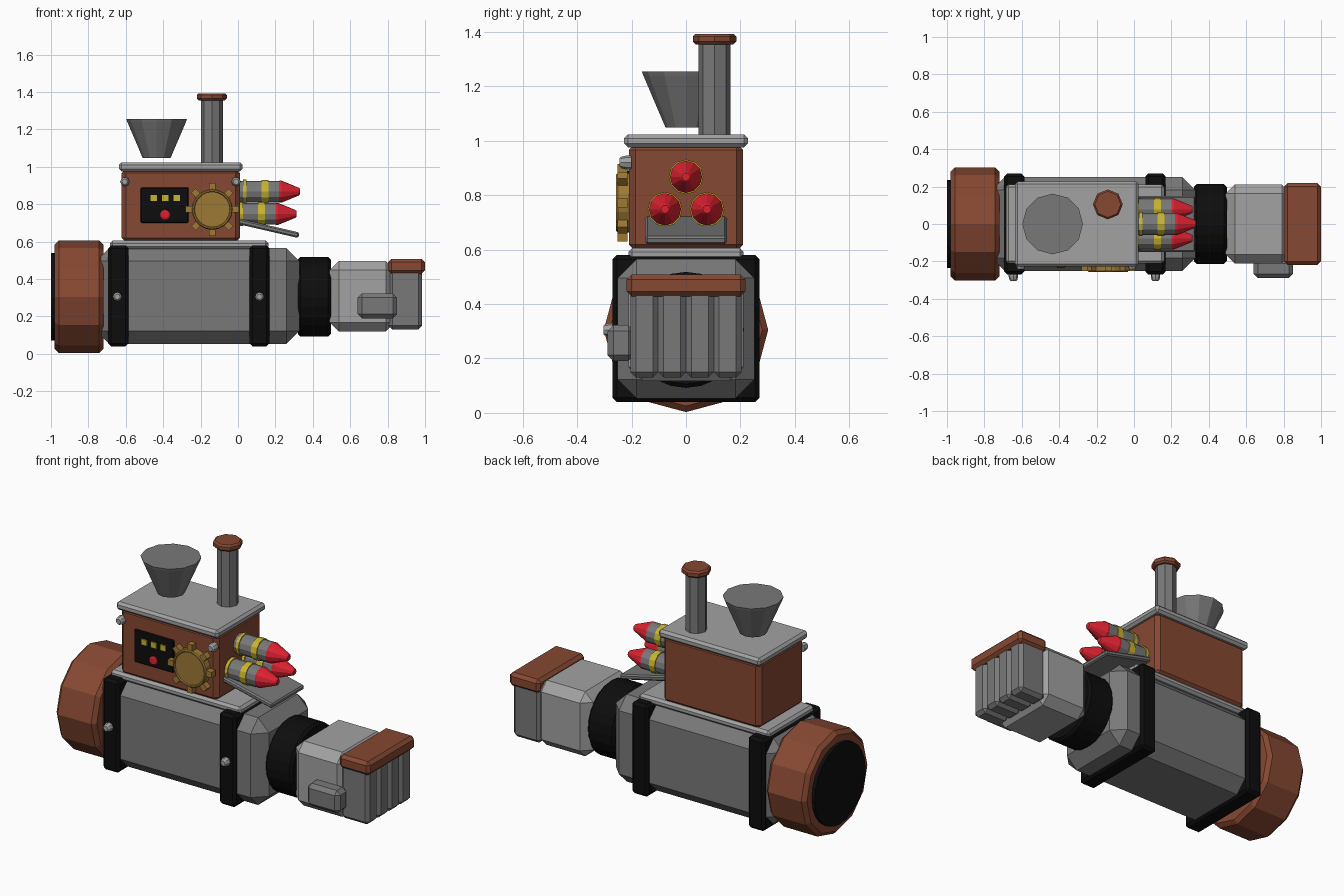
import bpy, bmesh, math
from mathutils import Matrix

if "Cube" in bpy.data.objects:
    bpy.data.objects.remove(bpy.data.objects["Cube"])


def material(name, rgb):
    m = bpy.data.materials.new(name)
    m.diffuse_color = (*rgb, 1)
    m.use_nodes = True
    m.node_tree.nodes["Principled BSDF"].inputs["Base Color"].default_value = m.diffuse_color
    return m


STEEL = material("dark steel", (0.19, 0.19, 0.19))
LIGHT = material("light steel", (0.36, 0.36, 0.36))
BROWN = material("copper brown", (0.24, 0.065, 0.032))
BLACK = material("black rubber", (0.004, 0.004, 0.004))
RED = material("red", (0.72, 0.016, 0.03))
YELLOW = material("yellow", (0.58, 0.46, 0.03))
GOLD = material("brass", (0.34, 0.19, 0.035))


def finish(name, bm, mats):
    bmesh.ops.recalc_face_normals(bm, faces=bm.faces)
    me = bpy.data.meshes.new(name)
    bm.to_mesh(me)
    bm.free()
    for m in mats:
        me.materials.append(m)
    ob = bpy.data.objects.new(name, me)
    bpy.context.collection.objects.link(ob)
    return ob


def box(name, x, y, z, mat, bevel=0.0, tilt=0.0):
    """Chamfered box from (min, max) ranges, optionally tilted about y."""
    bm = bmesh.new()
    bmesh.ops.create_cube(bm, size=1)
    for v in bm.verts:
        v.co = [c * (r[1] - r[0]) for c, r in zip(v.co, (x, y, z))]
    if bevel:
        bmesh.ops.bevel(bm, geom=bm.edges[:], offset=bevel, segments=1,
                        affect='EDGES', profile=0.5)
    mid = [(r[0] + r[1]) / 2 for r in (x, y, z)]
    bm.transform(Matrix.Translation(mid) @ Matrix.Rotation(tilt, 4, 'Y'))
    return finish(name, bm, [mat])


def lathe(name, axis, centre, profile, sides, mats, bands=None):
    """Closed turned part; profile is (position, radius) along the axis."""
    bm = bmesh.new()
    rings = []
    for a, r in profile:
        ring = []
        for i in range(sides):
            t = 2 * math.pi * i / sides
            u, w = r * math.cos(t), r * math.sin(t)
            co = {'X': (a, u, w), 'Y': (u, a, w), 'Z': (u, w, a)}[axis]
            ring.append(bm.verts.new([c + o for c, o in zip(co, centre)]))
        rings.append(ring)
    for k in range(len(rings) - 1):
        for i in range(sides):
            j = (i + 1) % sides
            f = bm.faces.new((rings[k][i], rings[k][j],
                              rings[k + 1][j], rings[k + 1][i]))
            f.material_index = bands[k] if bands else 0
    bm.faces.new(rings[0]).material_index = bands[0] if bands else 0
    bm.faces.new(rings[-1]).material_index = bands[-1] if bands else 0
    return finish(name, bm, mats)


def drum(a, b, r, c):
    """Profile of a cylinder with chamfered rims."""
    return [(a, r - c), (a + c, r), (b - c, r), (b, r - c)]


AXIS_Z = 0.305

# Shoulder ring and its dark socket
lathe("shoulder_ring", 'X', (0, 0, AXIS_Z), drum(-0.98, -0.72, 0.302, 0.022), 12, [BROWN])
lathe("shoulder_socket", 'X', (0, 0, AXIS_Z), [(-1.0, 0.235), (-0.95, 0.235)], 24, [BLACK])

# Main arm housing with straps and bolts
box("arm_housing", (-0.76, 0.328), (-0.252, 0.252), (0.053, 0.565), STEEL, 0.07)
for i, x in enumerate((-0.64, 0.115)):
    box(f"strap_{i}", (x - 0.054, x + 0.054), (-0.27, 0.27), (0.04, 0.58), BLACK, 0.016)
bolts = [(-0.645, -0.27, 0.305), (0.115, -0.27, 0.305),
         (-0.605, -0.21, 0.92), (-0.01, -0.21, 0.92)]
for i, c in enumerate(bolts):
    lathe(f"bolt_{i}", 'Y', c,
          [(-0.034, 0.015), (-0.028, 0.021), (-0.012, 0.025), (0.01, 0.025)], 8, [LIGHT])

# Wrist and hand
lathe("wrist", 'X', (0, 0, AXIS_Z), drum(0.32, 0.496, 0.213, 0.014), 24, [BLACK])
box("palm", (0.49, 0.84), (-0.212, 0.212), (0.118, 0.497), LIGHT, 0.05)
for i in range(4):
    y = -0.153 + 0.102 * i
    box(f"finger_{i}", (0.805, 0.985), (y - 0.051, y + 0.051), (0.13, 0.46), STEEL, 0.02)
box("thumb", (0.64, 0.85), (-0.288, -0.19), (0.19, 0.322), STEEL, 0.022)
box("knuckle_guard", (0.803, 1.0), (-0.218, 0.218), (0.428, 0.508), BROWN, 0.018)

# Machine cabin on top
box("base_plate", (-0.685, 0.162), (-0.212, 0.212), (0.56, 0.605), LIGHT, 0.014)
box("cabin", (-0.622, 0.01), (-0.21, 0.21), (0.595, 0.99), BROWN, 0.024)
box("roof", (-0.637, 0.025), (-0.227, 0.227), (0.975, 1.023), LIGHT, 0.014)

# Hopper and chimney
lathe("hopper", 'Z', (-0.435, 0, 0), [(1.048, 0.075), (1.24, 0.157), (1.255, 0.162)], 12, [STEEL])
lathe("chimney", 'Z', (-0.14, 0.105, 0), [(1.022, 0.059), (1.37, 0.059)], 8, [STEEL])
lathe("chimney_cap", 'Z', (-0.14, 0.105, 0), drum(1.354, 1.393, 0.08, 0.01), 8, [BROWN])

# Control panel
box("panel", (-0.52, -0.265), (-0.222, -0.2), (0.7, 0.89), BLACK, 0.005)
for i in range(3):
    x = -0.45 + 0.061 * i
    box(f"panel_lamp_{i}", (x - 0.018, x + 0.018), (-0.23, -0.221), (0.817, 0.85), YELLOW)
lathe("panel_button", 'Y', (-0.39, 0, 0.743),
      [(-0.234, 0.018), (-0.229, 0.026), (-0.22, 0.026)], 12, [RED])

# Brass cog: disc with eight teeth
COG = (-0.138, 0, 0.772)
lathe("cog_disc", 'Y', COG, [(-0.25, 0.094), (-0.257, 0.097), (-0.257, 0.104),
                             (-0.25, 0.109), (-0.208, 0.109)], 20, [GOLD])
bm = bmesh.new()
for i in range(8):
    turn = Matrix.Translation(COG) @ Matrix.Rotation(i * math.pi / 4, 4, 'Y')
    bmesh.ops.create_cube(bm, size=1, matrix=turn @ Matrix.Translation((0, -0.233, 0.12))
                          @ Matrix.Diagonal((0.034, 0.036, 0.045, 1)))
finish("cog_teeth", bm, [GOLD])

# Rockets and the sloping tray below them
for i, (y, z, dx) in enumerate(((0, 0.867, 0.0), (-0.077, 0.748, -0.018), (0.077, 0.748, -0.018))):
    stations = [(0.0, 0.058), (0.028, 0.058), (0.028, 0.064), (0.046, 0.064), (0.046, 0.058),
                (0.125, 0.058), (0.125, 0.063), (0.163, 0.063), (0.163, 0.058),
                (0.22, 0.058), (0.232, 0.059), (0.325, 0.021), (0.332, 0.015)]
    lathe(f"rocket_{i}", 'X', (dx, y, z), stations, 12, [STEEL, YELLOW, RED],
          [0, 1, 1, 1, 0, 1, 1, 1, 0, 2, 2, 2])
box("rocket_tray", (-0.01, 0.33), (-0.15, 0.15), (0.657, 0.687), STEEL, 0.008, math.radians(13))
